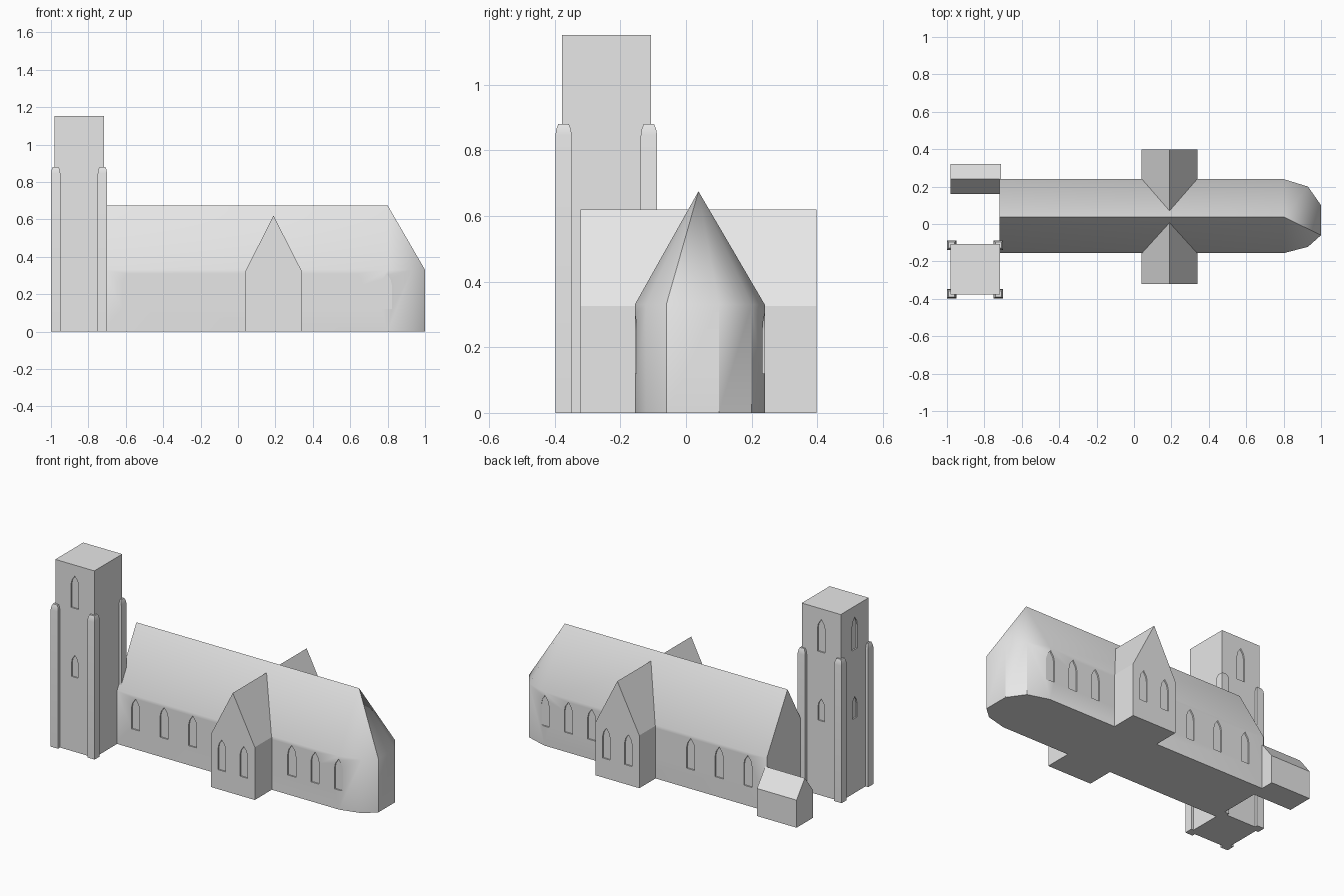
import bpy, bmesh, math
from mathutils import Matrix

if "Cube" in bpy.data.objects:
    bpy.data.objects.remove(bpy.data.objects["Cube"])

stone = bpy.data.materials.new("grey_stone")
stone.diffuse_color = (0.8, 0.8, 0.8, 1)
stone.use_nodes = True
stone.node_tree.nodes["Principled BSDF"].inputs["Base Color"].default_value = stone.diffuse_color


def make(name, verts, faces):
    me = bpy.data.meshes.new(name)
    me.from_pydata(verts, [], faces)
    bm = bmesh.new()
    bm.from_mesh(me)
    bmesh.ops.recalc_face_normals(bm, faces=bm.faces)
    bm.to_mesh(me)
    bm.free()
    me.materials.append(stone)
    ob = bpy.data.objects.new(name, me)
    bpy.context.collection.objects.link(ob)
    return ob


def prism(name, rings):
    """Closed solid through two or more rings of matching points."""
    n = len(rings[0])
    verts = [p for r in rings for p in r]
    faces = [tuple(range(n)), tuple(range(len(verts) - n, len(verts)))]
    for k in range(len(rings) - 1):
        for i in range(n):
            j = (i + 1) % n
            faces.append((k * n + i, k * n + j, (k + 1) * n + j, (k + 1) * n + i))
    return make(name, verts, faces)


def rect(x0, x1, y0, y1, z):
    return [(x0, y0, z), (x1, y0, z), (x1, y1, z), (x0, y1, z)]


def gable(a, b, eave, ridge):
    return [(a, 0), (b, 0), (b, eave), ((a + b) / 2, ridge), (a, eave)]


def cut_windows(ob, windows, depth=0.008):
    """Pointed niches: (x, y, turn, width, bottom, top), turn 0 faces -y."""
    for x, y, turn, w, z0, z1 in windows:
        h = w / 2
        s = z1 - 1.1 * w
        prof = [(-h, z0), (h, z0), (h, s), (h * 0.75, s + 0.55 * w), (0, z1),
                (-h * 0.75, s + 0.55 * w), (-h, s)]
        m = Matrix.Translation((x, y, 0)) @ Matrix.Rotation(turn, 4, 'Z')
        cutter = prism("cutter", [[(u, d, z) for u, z in prof] for d in (-0.05, depth)])
        cutter.data.transform(m)
        cutter.hide_render = True
        mod = ob.modifiers.new("niche", 'BOOLEAN')
        mod.operation, mod.solver, mod.object = 'DIFFERENCE', 'EXACT', cutter
        bpy.context.view_layer.objects.active = ob
        bpy.ops.object.modifier_apply(modifier=mod.name)
        bpy.data.objects.remove(cutter)


def smooth(ob, angle):
    bpy.ops.object.select_all(action='DESELECT')
    ob.select_set(True)
    bpy.context.view_layer.objects.active = ob
    bpy.ops.object.shade_smooth_by_angle(angle=math.radians(angle))


# Nave with polygonal apse and hipped roof end
S, N = -0.156, 0.24
plan = [(-0.72, S), (0.8, S), (0.93, -0.122), (1, -0.06), (1, 0.10),
        (0.93, 0.2), (0.8, N), (-0.72, N)]
n = len(plan)
verts = [(x, y, z) for z in (0, 0.33) for x, y in plan]
verts += [(-0.72, 0.038, 0.675), (0.8, 0.038, 0.675)]
W, E = 2 * n, 2 * n + 1
faces = [tuple(range(n)), (n - 1, 0, n, W, 2 * n - 1)]
faces += [(i, i + 1, n + i + 1, n + i) for i in range(n - 1)]
faces += [(n, n + 1, E, W), (2 * n - 2, 2 * n - 1, W, E)]
faces += [(n + i, n + i + 1, E) for i in range(1, n - 2)]
nave = make("nave_and_apse", verts, faces)
xs = (-0.59, -0.395, -0.20, 0.476, 0.635, 0.795)
cut_windows(nave, [(x, y, t, 0.055, 0.12, 0.31)
                   for x in xs for y, t in ((S, 0), (N, math.pi))])
smooth(nave, 33)

# Transept crossing the nave
transept = prism("transept", [[(x, y, z) for x, z in gable(0.04, 0.34, 0.325, 0.62)]
                              for y in (-0.322, 0.398)])
cut_windows(transept, [(x, y, t, 0.05, 0.12, 0.31) for x in (0.115, 0.265)
                       for y, t in ((-0.322, 0), (0.398, math.pi))])

# Side porch at the back left
prism("porch", [[(x, y, z) for y, z in gable(0.16, 0.322, 0.17, 0.275)]
                for x in (-0.98, -0.71)])

# Tower with niches on three sides
x0, x1, y0, y1 = -0.982, -0.716, -0.378, -0.106
cx, cy = (x0 + x1) / 2, (y0 + y1) / 2
tower = prism("tower", [rect(x0, x1, y0, y1, z) for z in (0, 1.152)])
cut_windows(tower, [(x, y, t, w, a, b)
                    for x, y, t in ((cx, y0, 0), (cx, y1, math.pi), (x0, cy, -math.pi / 2))
                    for w, a, b in ((0.052, 0.885, 1.085), (0.045, 0.46, 0.595))])

# Corner buttresses with tapered tops
for i, bx in enumerate((-0.975, -0.725)):
    for j, by in enumerate((-0.373, -0.113)):
        rings = [rect(bx - r, bx + r, by - r, by + r, z)
                 for r, z in ((0.025, 0), (0.025, 0.845), (0.022, 0.865), (0.016, 0.88))]
        smooth(prism(f"buttress_{i}{j}", rings), 33)
